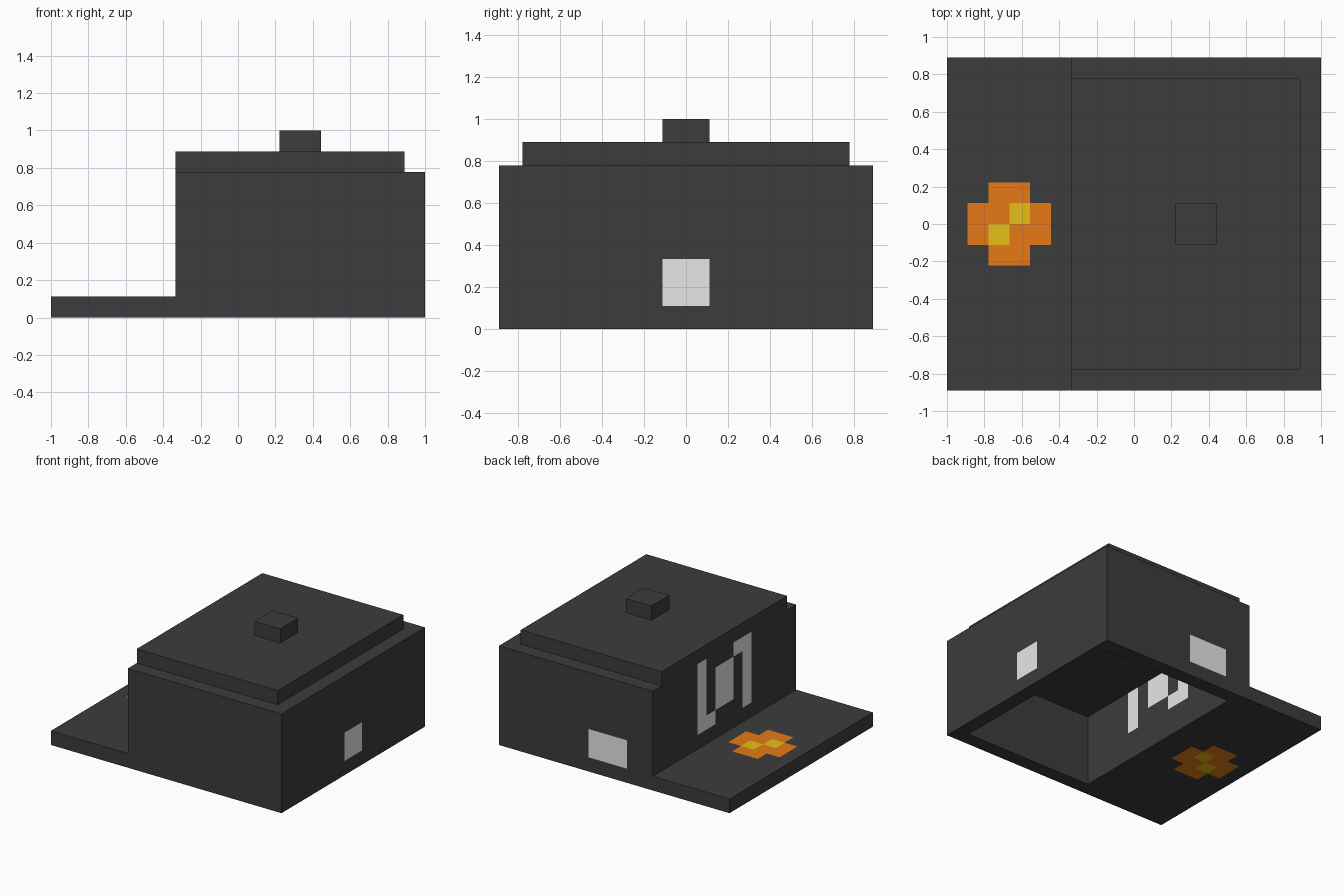
import bpy, bmesh
from mathutils import Vector

if "Cube" in bpy.data.objects:
    bpy.data.objects.remove(bpy.data.objects["Cube"])

U = 1 / 9  # size of one block


def material(name, rgb):
    m = bpy.data.materials.new(name)
    m.diffuse_color = (*rgb, 1)
    m.use_nodes = True
    m.node_tree.nodes["Principled BSDF"].inputs["Base Color"].default_value = m.diffuse_color
    return m


charcoal = material("charcoal", (0.045, 0.045, 0.045))
white = material("white", (1, 1, 1))
orange = material("orange", (0.79, 0.195, 0.008))
yellow = material("yellow", (1, 0.65, 0.012))

cells = {}  # block position -> part name
colours = {}  # part name -> material


def fill(part, mat, x0, x1, y0, y1, z0, z1):
    """Fill a box of blocks with a part; None carves it out."""
    if part:
        colours[part] = mat
    for x in range(x0, x1):
        for y in range(y0, y1):
            for z in range(z0, z1):
                if part:
                    cells[x, y, z] = part
                else:
                    cells.pop((x, y, z), None)


# Terrace slab, hollow hall, stepped roof and knob
fill("terrace", charcoal, -9, -3, -8, 8, 0, 1)
fill("hall", charcoal, -3, 9, -8, 8, 0, 7)
fill(None, None, -2, 8, -7, 7, 0, 5)
fill("roof", charcoal, -3, 8, -7, 7, 7, 8)
fill("roof_knob", charcoal, 2, 4, -1, 1, 8, 9)

# Windows through the right and back walls
fill("right_window", white, 8, 9, -1, 1, 1, 3)
fill("back_window", white, -1, 2, 7, 8, 1, 3)

# Stepped window pattern in the terrace wall
for y0, y1, z0, z1 in [(2, 3, 2, 7), (1, 2, 2, 3), (-1, 1, 3, 6),
                       (-2, -1, 6, 7), (-3, -2, 2, 7)]:
    fill("terrace_window", white, -3, -2, y0, y1, z0, z1)

# Fire pit cross with glowing centre
fill("fire_pit", orange, -8, -4, -1, 1, 0, 1)
fill("fire_pit", orange, -7, -5, -2, 2, 0, 1)
fill("fire_glow", yellow, -6, -5, 0, 1, 0, 1)
fill("fire_glow", yellow, -7, -6, -1, 0, 0, 1)

# Skin each part with only its exposed faces
for part, mat in colours.items():
    bm = bmesh.new()
    for cell in [c for c, p in cells.items() if p == part]:
        for axis in range(3):
            for sign in (-1, 1):
                n = Vector([sign if i == axis else 0 for i in range(3)])
                if tuple(int(c + d) for c, d in zip(cell, n)) in cells:
                    continue
                a = Vector([i == (axis + 1) % 3 for i in range(3)])
                b = n.cross(a)
                mid = Vector(cell) + Vector((0.5, 0.5, 0.5)) + n / 2
                quad = [mid - a / 2 - b / 2, mid + a / 2 - b / 2,
                        mid + a / 2 + b / 2, mid - a / 2 + b / 2]
                bm.faces.new([bm.verts.new(v * U) for v in quad])
    bmesh.ops.remove_doubles(bm, verts=bm.verts, dist=0.001)
    mesh = bpy.data.meshes.new(part)
    bm.to_mesh(mesh)
    bm.free()
    mesh.materials.append(mat)
    bpy.context.collection.objects.link(bpy.data.objects.new(part, mesh))
